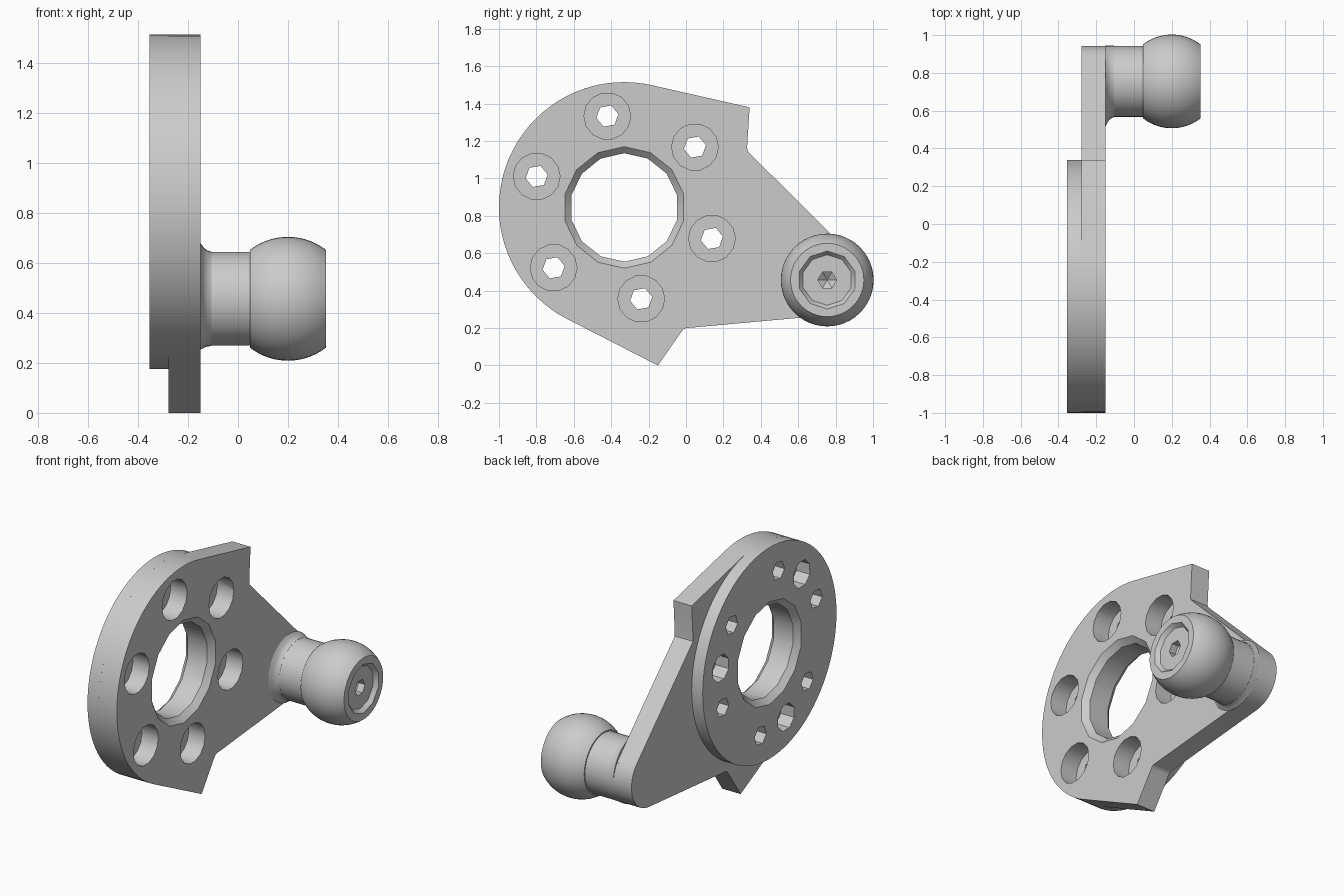
import bpy, bmesh
from math import cos, sin, radians, sqrt

cube = bpy.data.objects.get("Cube")
if cube:
    bpy.data.objects.remove(cube, do_unlink=True)

steel = bpy.data.materials.new("plain grey")
steel.use_nodes = True
grey = (0.6, 0.6, 0.6, 1)
steel.diffuse_color = grey
steel.node_tree.nodes["Principled BSDF"].inputs["Base Color"].default_value = grey

BACK, STEP, FACE = -0.355, -0.278, -0.15   # layers along x
HUB = (-0.33, 0.845)                       # disc centre (y, z)
PIN = (0.755, 0.457)                       # pin centre (y, z)
RIM = 0.67


def polar(centre, radius, degrees):
    a = radians(degrees)
    return centre[0] + radius * cos(a), centre[1] + radius * sin(a)


def skin(name, sections):
    """Bridge (x, outline) sections of equal length and cap both ends."""
    bm = bmesh.new()
    rings = [[bm.verts.new((x, y, z)) for y, z in pts] for x, pts in sections]
    n = len(rings[0])
    for a, b in zip(rings, rings[1:]):
        for i in range(n):
            j = (i + 1) % n
            bm.faces.new((a[i], a[j], b[j], b[i]))
    bm.faces.new(rings[0])
    bm.faces.new(rings[-1])
    bmesh.ops.recalc_face_normals(bm, faces=bm.faces)
    mesh = bpy.data.meshes.new(name)
    bm.to_mesh(mesh)
    bm.free()
    mesh.materials.append(steel)
    ob = bpy.data.objects.new(name, mesh)
    bpy.context.collection.objects.link(ob)
    return ob


def lathe(name, centre, profile, sides, phase=0):
    """Turn an (x, radius) profile about an axis along x."""
    return skin(name, [(x, [polar(centre, r, phase + 360 * i / sides)
                            for i in range(sides)]) for x, r in profile])


def cut(ob, cutters):
    for c in cutters:
        mod = ob.modifiers.new("cut", "BOOLEAN")
        mod.operation = "DIFFERENCE"
        mod.solver = "EXACT"
        mod.object = c
        bpy.context.view_layer.objects.active = ob
        bpy.ops.object.modifier_apply(modifier=mod.name)


# Arm plate: rounded front, two pointed ears, arm narrowing to the pin
outline = [polar(HUB, RIM, 77 + 166 * i / 40) for i in range(41)]
outline += [(-0.15, 0.0), (-0.025, 0.18), (-0.015, 0.193), (0.0, 0.2)]
outline += [polar(PIN, 0.188, -85 + 129 * i / 20) for i in range(21)]
outline += [(0.34, 1.135), (0.328, 1.15), (0.327, 1.17), (0.34, 1.38)]
plate = skin("arm_plate", [(STEP, outline), (FACE, outline)])

# Round backing disc
disc = lathe("backing_disc", HUB, [(BACK, RIM), (STEP, RIM)], 80)

# Central bore, chamfered on both sides
ch, bore = 0.035, 0.29
cutters = [lathe("bore_cutter", HUB, [
    (BACK - 0.01, bore + ch + 0.01), (BACK + ch, bore),
    (FACE - ch, bore), (FACE + 0.01, bore + ch + 0.01)], 14, 13)]

# Bolt holes with counterbores on the face, blind holes between them on the back
for k in range(6):
    spot = polar(HUB, 0.497, 40.5 + 60 * k)
    cutters.append(lathe("bolt_cutter", spot, [(-0.5, 0.06), (0, 0.06)], 6, 10))
    cutters.append(lathe("counterbore_cutter", spot, [(-0.265, 0.125), (0, 0.125)], 14))
for k in range(3):
    spot = polar(HUB, 0.497, 10.5 + 120 * k)
    cutters.append(lathe("blind_cutter", spot, [(-0.5, 0.086), (-0.262, 0.086)], 8, 22))
cut(plate, cutters)
cut(disc, cutters)

# Pin and its flared foot, leaning inward so the arm end stays flush
pin = lathe("pin", PIN, [(FACE - 0.01, 0.188), (0.06, 0.188)], 40)
foot = []
for t in (0, 0.3, 0.6, 1):
    grow = 0.026 * (1 - t) ** 2
    centre = (PIN[0] - grow, PIN[1] + grow * 0.4)
    foot.append((FACE - 0.002 + 0.045 * t, [polar(centre, 0.189 + grow, 9 * i)
                                            for i in range(40)]))
fillet = skin("pin_foot", foot)

# Truncated ball with a dished end and a centre socket
R, MID, HALF = 0.248, 0.2, 0.152
profile = []
for i in range(17):
    d = -HALF + 2 * HALF * i / 16
    profile.append((MID + d, sqrt(R * R - d * d)))
ball = lathe("ball", PIN, profile, 48)
end = MID + HALF
dish = lathe("dish_cutter", PIN, [(end - 0.025, 0.135), (end + 0.01, 0.163)], 10, 18)
socket = lathe("socket_cutter", PIN, [(end - 0.1, 0.004), (end - 0.07, 0.05),
                                      (end + 0.02, 0.05)], 6)
cut(ball, [dish, socket])

for c in cutters + [dish, socket]:
    bpy.data.objects.remove(c, do_unlink=True)

# Smooth the curved surfaces, keep the machined edges crisp
bpy.ops.object.select_all(action="DESELECT")
for ob in (plate, disc, pin, fillet, ball):
    ob.select_set(True)
bpy.context.view_layer.objects.active = plate
bpy.ops.object.shade_smooth_by_angle(angle=radians(30))
